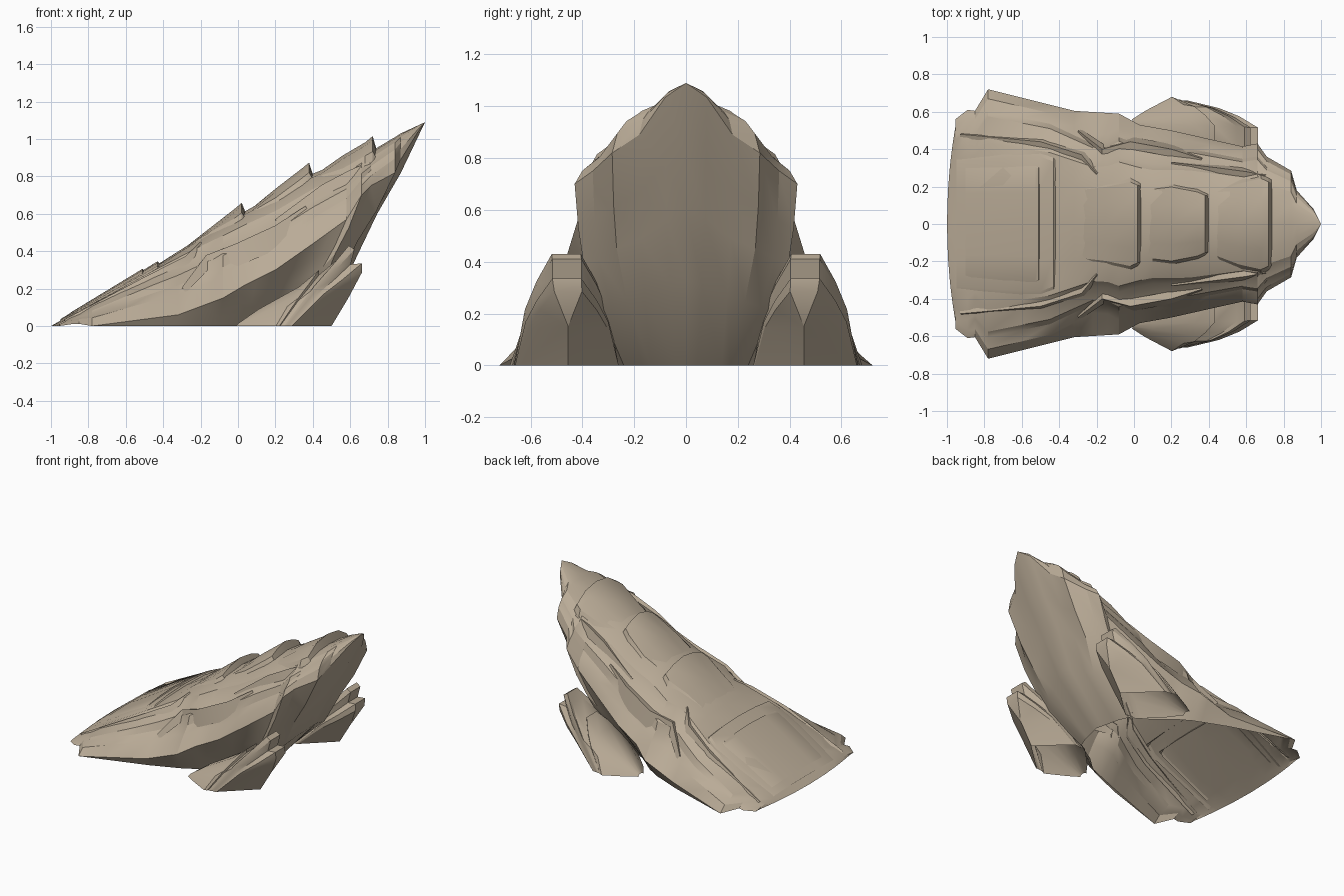
import bpy, bmesh, math

if "Cube" in bpy.data.objects:
    bpy.data.objects.remove(bpy.data.objects["Cube"])

stone = bpy.data.materials.new("stone")
stone.diffuse_color = (.49, .41, .31, 1)
stone.use_nodes = True
stone.node_tree.nodes["Principled BSDF"].inputs["Base Color"].default_value = stone.diffuse_color


def interp(table, x, k=1):
    """Linear lookup of column k in a table sorted by its first column."""
    for a, b in zip(table, table[1:]):
        if x <= b[0]:
            f = max(0, (x - a[0]) / (b[0] - a[0]))
            return a[k] + (b[k] - a[k]) * f
    return table[-1][k]


def make(name, verts, faces, angle=25):
    me = bpy.data.meshes.new(name)
    me.from_pydata(verts, [], faces)
    bm = bmesh.new()
    bm.from_mesh(me)
    bmesh.ops.remove_doubles(bm, verts=bm.verts, dist=0.0005)
    bmesh.ops.recalc_face_normals(bm, faces=bm.faces)
    bm.faces.ensure_lookup_table()
    top = max(bm.faces, key=lambda f: abs(f.normal.z) * f.calc_area())
    if top.normal.z < 0:  # open shells: keep the upper skin facing up
        bmesh.ops.reverse_faces(bm, faces=bm.faces)
    bm.to_mesh(me)
    bm.free()
    me.materials.append(stone)
    ob = bpy.data.objects.new(name, me)
    bpy.context.collection.objects.link(ob)
    bpy.ops.object.select_all(action='DESELECT')
    ob.select_set(True)
    bpy.context.view_layer.objects.active = ob
    bpy.ops.object.shade_smooth_by_angle(angle=math.radians(angle))
    return ob


def loft(rows):
    """Quads between equal-length rows of points."""
    n = len(rows[0])
    verts = [p for r in rows for p in r]
    faces = [(i * n + j, i * n + j + 1, (i + 1) * n + j + 1, (i + 1) * n + j)
             for i in range(len(rows) - 1) for j in range(n - 1)]
    return verts, faces


# Ramp outline: x, half width, edge height
EDGE = [(-1, .52, 0), (-.955, .56, .0), (-.89, .61, .01), (-.85, .605, .012), (-.78, .72, 0),
        (-.32, .605, .06), (-.08, .59, .15), (.03, .53, .215), (.2, .5, .3), (.4, .455, .44),
        (.58, .415, .57), (.66, .43, .70), (.71, .36, .75), (.84, .285, .82),
        (.87, .18, .89), (.96, .08, 1.035), (1, 0, 1.09)]
# Centre line height
CREST = [(-1, 0), (-.5, .285), (-.2, .475), (.04, .615), (.41, .82), (.74, .945), (.87, 1.03), (1, 1.09)]
# Strata profile: fraction of width, drop at the toe, the middle and the tip
STRATA = [(0, 0, 0, 0), (.35, .02, .05, .04), (.6, .06, .22, .15), (.66, .17, .34, .22),
          (.8, .34, .48, .35), (.84, .5, .64, .42), (.93, .65, .78, .6), (1, 1, 1, 1)]
# Pinch of the strata along the ramp
PINCH = [(-1, 1), (-.4, 1), (-.22, .85), (-.14, .87), (-.05, .97), (.1, .93), (.3, 1), (1, 1)]


def section(x):
    w, ze, zc = interp(EDGE, x), interp(EDGE, x, 2), interp(CREST, x)
    mid = min(1, max(0, (x + .5) / .7))
    tip = min(1, max(0, (x - .64) / .18))
    pts = []
    for t, a, b, c in STRATA:
        k = t * interp(PINCH, x) if .5 < t < .95 else t
        s = a + (b - a) * mid
        pts.append((w * k, zc - (zc - ze) * (s + (c - s) * tip)))
    return pts


def surface(x, y):
    return interp(section(x), abs(y))


# Rock ramp: stepped upper skin
xs = sorted([e[0] for e in EDGE] + [-.6, -.45, -.22, -.14, .1, .3, .5])
skin = []
for x in xs:
    row = [(x + (.045 * (y / .52) ** 2 if x == -1 else 0), y, z) for y, z in section(x)]
    skin.append([(p[0], -p[1], p[2]) for p in row[:0:-1]] + row)
verts, faces = loft(skin)

# Rock ramp: undercut wall from the rim down to the ground
FOOT = [(-.78, -.78, .72), (-.32, -.32, .57), (-.08, -.1, .48), (.03, 0, .42),
        (.2, .1, .33), (.4, .2, .27), (.66, .25, .24), (.84, .28, .17), (1, .32, 0)]
rims = [r for r in skin if r[0][0] >= -.79]
wall = []
for s, side, order in ((-1, 0, rims), (1, -1, rims[-2::-1])):
    for r in order:
        x, y, z = r[side]
        fx, fy = interp(FOOT, x), s * interp(FOOT, x, 2)
        bulge = max(0, min(1, (x - .4) / .3))
        wall.append([(x + (fx - x) * t + b * bulge, y + (fy - y) * (t - c * bulge), z * (1 - t))
                     for t, b, c in ((0, 0, 0), (.25, .04, .2), (.45, .05, .3), (.7, .09, .2), (1, 0, 0))])
wv, wf = loft(wall)
off = len(verts)
make("rock_ramp", verts + wv, faces + [tuple(i + off for i in f) for f in wf], 24)


# Overlapping stone plates along the crest: rows of x, half width, lift
def plate(name, rows):
    cols = (-1, -.9, -.5, 0, .5, .9, 1)
    grid = []
    for x, w, h in rows:
        grid.append([(x, w * c, surface(x, w * c) +
                      (-.008 if abs(c) == 1 else h * (1 - .6 * c * c))) for c in cols])
    x, w, h = rows[-1]
    grid.append([(x + .025, w * c * .97, surface(x, w * c) - .008) for c in cols])
    make(name, *loft(grid))


plate("toe_plate", [(-.95, .37, .008), (-.7, .39, .016), (-.5, .4, .018), (-.43, .37, .017)])
plate("toe_inner_plate", [(-.9, .33, .012), (-.53, .34, .026), (-.51, .33, .028)])
plate("lower_crest_plate", [(-.3, .2, -.005), (-.15, .22, .02), (-.02, .25, .045), (.02, .23, .055)])
plate("middle_crest_plate", [(.05, .2, -.01), (.2, .22, .03), (.34, .19, .06), (.38, .17, .07)])
plate("upper_crest_plate", [(.42, .18, -.01), (.56, .24, .035), (.68, .27, .06), (.72, .25, .078)])


# Thin broken ledges on the flanks: path of x, y, width
def ledge(name, path):
    for s in (-1, 1):
        rows = []
        for x, y, w in path:
            rows.append([(x, s * (y - w), surface(x, y - w) - .004),
                         (x, s * y, surface(x, y - w) + .006),
                         (x + .02, s * (y + w * .6), surface(x, y + w * .6) - .008)])
        make(name + ("_right" if s < 0 else "_left"), *loft(rows))


ledge("toe_ledge", [(-.93, .48, .02), (-.5, .44, .03), (-.28, .37, .03), (-.2, .27, .01)])
ledge("flank_ledge", [(-.3, .5, .01), (-.17, .4, .03), (-.02, .44, .04), (.2, .4, .04), (.36, .35, .01)])
ledge("upper_ledge", [(.2, .33, .01), (.45, .3, .03), (.6, .28, .03), (.7, .26, .01)])

# Side boulders: foot x, centre y, half width, height
BOULDER = [(-.01, .53, .03, .01), (.06, .505, .1, .09), (.21, .47, .21, .21), (.27, .465, .205, .30),
           (.285, .465, .2, .275), (.35, .465, .2, .37), (.36, .462, .2, .43),
           (.405, .46, .2, .41), (.43, .46, .2, .33), (.49, .46, .2, .335), (.52, .455, .19, .285)]
SHAPE = [(1, 0), (.8, .5), (.58, .75), (.28, 1), (-.28, 1), (-.58, .75), (-.8, .5), (-1, 0)]
for s, side in ((-1, "right"), (1, "left")):
    rings = []
    for fx, cy, w, h in BOULDER:
        back = .7 * max(0, fx - .2)
        rings.append([(fx + .56 * h * v - back * u * u, s * (cy + w * u), h * v) for u, v in SHAPE])
    v, f = loft(rings)
    # rounded back: fan from the last ring to a central rib
    b = len(v) - len(SHAPE)
    v += [(.5, s * .455, 0), (.59, s * .455, .15)]
    m, k = len(v) - 2, len(v) - 1
    f += [(b, b + 1, k, m), (b + 6, b + 7, m, k)]
    f += [(b + i, b + i + 1, k) for i in range(1, 6)]
    make("boulder_" + side, v, f, 30)
